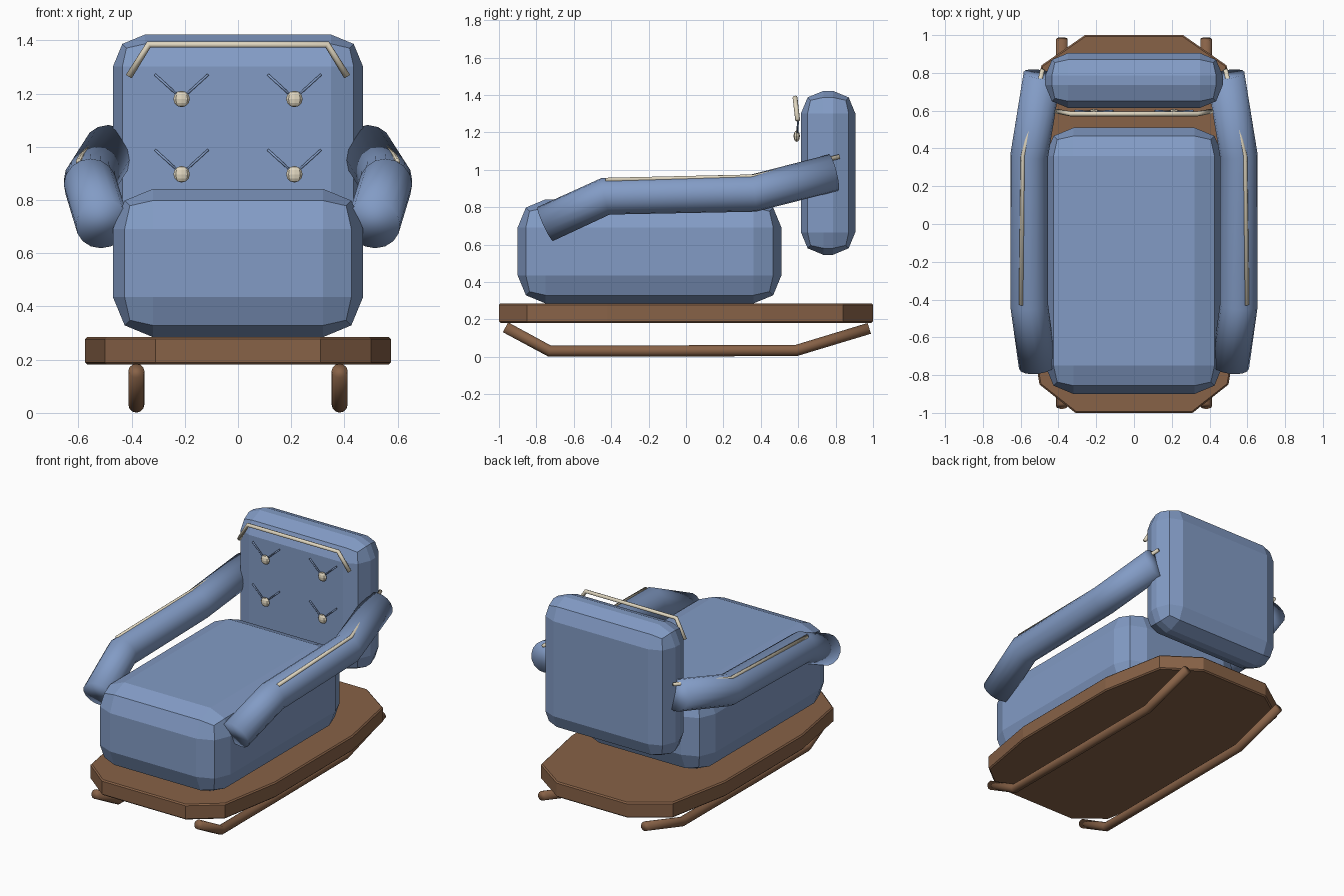
import bpy, bmesh, math
from mathutils import Vector, Matrix

if "Cube" in bpy.data.objects:
    bpy.data.objects.remove(bpy.data.objects["Cube"])


def material(name, rgb):
    m = bpy.data.materials.new(name)
    m.diffuse_color = (*rgb, 1)
    m.use_nodes = True
    m.node_tree.nodes["Principled BSDF"].inputs["Base Color"].default_value = m.diffuse_color
    return m


BLUE = material("blue_fabric", (0.225, 0.33, 0.56))
BROWN = material("brown_wood", (0.245, 0.122, 0.063))
CREAM = material("cream_trim", (0.74, 0.67, 0.52))


def finish(bm, name, mat, smooth=False):
    bmesh.ops.recalc_face_normals(bm, faces=bm.faces)
    for f in bm.faces:
        f.smooth = smooth
    me = bpy.data.meshes.new(name)
    bm.to_mesh(me)
    bm.free()
    me.materials.append(mat)
    ob = bpy.data.objects.new(name, me)
    bpy.context.collection.objects.link(ob)
    return ob


def cushion(name, lo, hi, bevel):
    """Box with chunky two-step rounded edges."""
    lo, hi = Vector(lo), Vector(hi)
    bm = bmesh.new()
    bmesh.ops.create_cube(bm, size=1)
    for v in bm.verts:
        v.co = (lo + hi) / 2 + v.co * (hi - lo)
    bmesh.ops.bevel(bm, geom=bm.edges[:], offset=bevel, segments=2,
                    profile=0.5, affect='EDGES')
    return finish(bm, name, BLUE)


def tube(name, points, r, mat, sides=12):
    """Closed, smooth tube along a bent path."""
    pts = [Vector(p) for p in points]
    bm = bmesh.new()
    rings = []
    for i, p in enumerate(pts):
        d = Vector()
        if i > 0:
            d += (p - pts[i - 1]).normalized()
        if i < len(pts) - 1:
            d += (pts[i + 1] - p).normalized()
        d.normalize()
        side = Vector((0, 0, 1)).cross(d).normalized()
        up = d.cross(side)
        rings.append([bm.verts.new(p + r * (side * math.cos(a) + up * math.sin(a)))
                      for a in (2 * math.pi * k / sides for k in range(sides))])
    for a, b in zip(rings, rings[1:]):
        for k in range(sides):
            n = (k + 1) % sides
            bm.faces.new((a[k], a[n], b[n], b[k]))
    bm.faces.new(rings[0])
    bm.faces.new(rings[-1])
    return finish(bm, name, mat, True)


# Wooden base: tapered outline extruded upward, lightly softened
half = [(0.31, -1), (0.50, -0.85), (0.575, -0.42), (0.575, 0.40), (0.49, 0.84), (0.26, 1)]
outline = half + [(-x, y) for x, y in reversed(half)]
bm = bmesh.new()
bottom = bm.faces.new([bm.verts.new((x, y, 0.182)) for x, y in outline])
top = bmesh.ops.extrude_face_region(bm, geom=[bottom])["geom"]
bmesh.ops.translate(bm, vec=(0, 0, 0.103),
                    verts=[g for g in top if isinstance(g, bmesh.types.BMVert)])
rims = [e for e in bm.edges if abs(e.verts[0].co.z - e.verts[1].co.z) < 0.01]
bmesh.ops.bevel(bm, geom=rims, offset=0.008, segments=1, affect='EDGES')
finish(bm, "base", BROWN)

# Upholstered seat and backrest
cushion("seat", (-0.47, -0.90, 0.285), (0.47, 0.51, 0.842), 0.15)
cushion("backrest", (-0.47, 0.615, 0.545), (0.47, 0.905, 1.422), 0.12)

# Mirrored runners, arms and arm piping
for s, side in ((-1, "left"), (1, "right")):
    tube(side + "_runner", [(s * 0.382, y, z) for y, z in
         ((-0.965, 0.158), (-0.73, 0.031), (-0.2, 0.031), (0.59, 0.034), (0.98, 0.152))],
         0.03, BROWN)
    tube(side + "_arm", [(s * 0.51, -0.752, 0.71), (s * 0.555, -0.43, 0.858),
                         (s * 0.555, 0.36, 0.875), (s * 0.485, 0.79, 0.985)],
         0.1, BLUE, 16)
    tube(side + "_arm_piping", [(s * 0.598, -0.43, 0.945), (s * 0.588, 0.36, 0.963),
                                (s * 0.484, 0.82, 1.07)], 0.012, CREAM, 8)

# Piping across the top of the backrest
tube("backrest_piping", [(-0.41, 0.597, 1.265), (-0.335, 0.583, 1.385),
                         (0.335, 0.583, 1.385), (0.41, 0.597, 1.265)], 0.013, CREAM, 8)

# Tufting buttons with two fabric creases each
for row, z in (("upper", 1.18), ("lower", 0.897)):
    for s, side in ((-1, "left"), (1, "right")):
        x = s * 0.212
        bm = bmesh.new()
        bmesh.ops.create_uvsphere(bm, u_segments=8, v_segments=6, radius=0.031)
        bmesh.ops.transform(bm, verts=bm.verts, matrix=Matrix.Translation((x, 0.592, z))
                            @ Matrix.Diagonal((1, 0.55, 1, 1)))
        finish(bm, f"{row}_{side}_button", CREAM)
        for t, way in ((-1, "outward"), (1, "inward")):
            tube(f"{row}_{side}_{way}_crease",
                 [(x + t * 0.012, 0.594, z + 0.012), (x + t * 0.1, 0.6, z + 0.092)],
                 0.005, BLUE, 6)
